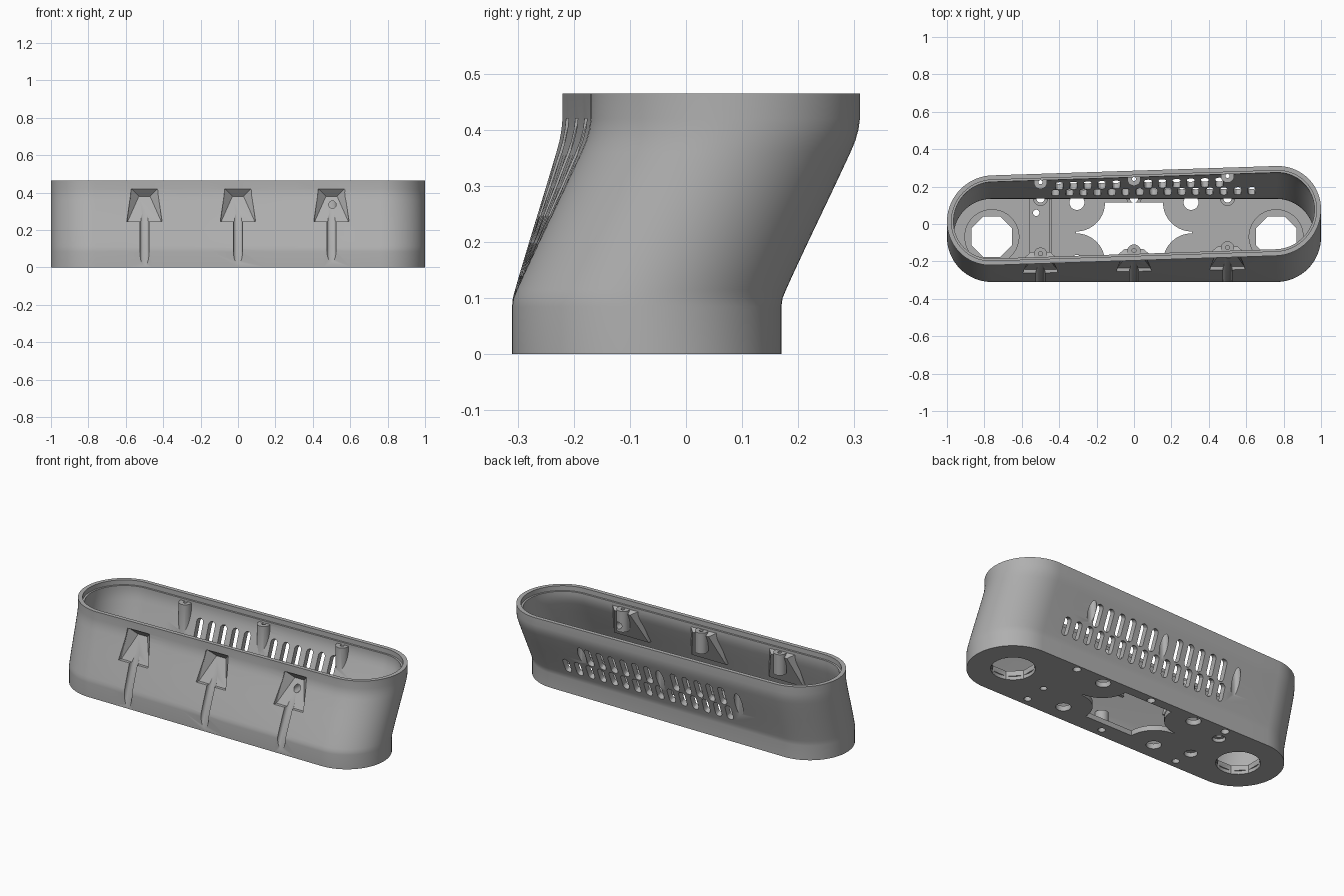
import bpy, bmesh, math
from mathutils import Vector

cube = bpy.data.objects.get("Cube")
if cube:
    bpy.data.objects.remove(cube, do_unlink=True)

# Side lean: height, share of the full sideways shift
LEAN = [(0, 0), (.085, 0), (.1, .015), (.115, .06), (.14, .14), (.2, .34), (.25, .51),
        (.3, .68), (.36, .88), (.38, .94), (.4, .98), (.42, 1), (.465, 1)]
FRONT, BACK = -.31, .17
MID = (FRONT + BACK) / 2
RADIUS = .24
STATIONS = (-.5, 0, .5)

grey = bpy.data.materials.new("warm_grey_plastic")
grey.use_nodes = True
grey.diffuse_color = (.43, .43, .43, 1)
grey.node_tree.nodes["Principled BSDF"].inputs["Base Color"].default_value = (.43, .43, .43, 1)


def shift(x, z):
    """Backward shift of the wall at a given place."""
    t = 1 if z >= .42 else 0
    for (z0, t0), (z1, t1) in zip(LEAN, LEAN[1:]):
        if z0 <= z < z1:
            t = t0 + (t1 - t0) * (z - z0) / (z1 - z0)
    return t * (.115 + .033 * x)


def make(name, bm):
    bmesh.ops.recalc_face_normals(bm, faces=bm.faces)
    mesh = bpy.data.meshes.new(name)
    bm.to_mesh(mesh)
    bm.free()
    ob = bpy.data.objects.new(name, mesh)
    bpy.context.collection.objects.link(ob)
    mesh.materials.append(grey)
    return ob


def stadium(inset, z):
    """Leaning rounded outline at one height."""
    r, half, pts = RADIUS - inset, 1 - RADIUS, []
    for side in (1, -1):
        for i in range(37):
            a = math.pi * i / 36 - math.pi / 2
            pts.append((side * (half + r * math.cos(a)), side * r * math.sin(a)))
        for i in range(1, 10):
            pts.append((side * half * (1 - i / 5), side * r))
    return [Vector((x, MID + y + shift(x, z), z)) for x, y in pts]


def loft(name, levels):
    """Skin a stack of (inset, height) outlines into a closed solid."""
    bm = bmesh.new()
    rings = [[bm.verts.new(p) for p in stadium(*lv)] for lv in levels]
    for a, b in zip(rings, rings[1:]):
        for i in range(len(a)):
            j = (i + 1) % len(a)
            bm.faces.new((a[i], a[j], b[j], b[i]))
    bm.faces.new(rings[0])
    bm.faces.new(rings[-1])
    bmesh.ops.triangulate(bm, faces=bm.faces)
    return make(name, bm)


def hull(points):
    bm = bmesh.new()
    for p in points:
        bm.verts.new(p)
    res = bmesh.ops.convex_hull(bm, input=bm.verts)
    spare = [g for g in res["geom_interior"] if isinstance(g, bmesh.types.BMVert)]
    bmesh.ops.delete(bm, geom=spare, context='VERTS')
    bmesh.ops.dissolve_limit(bm, angle_limit=.01, verts=bm.verts, edges=bm.edges)
    return make("cutter", bm)


def rod_points(p, q, r, n=24):
    p, q = Vector(p), Vector(q)
    rot = (q - p).to_track_quat('Z', 'Y')
    ring = [rot @ Vector((r * math.cos(a), r * math.sin(a), 0))
            for a in (2 * math.pi * (i + .5) / n for i in range(n))]
    return [c + v for c in (p, q) for v in ring]


def rod(p, q, r, n=24):
    return hull(rod_points(p, q, r, n))


def post(x, y, z0, z1, r, n=24):
    return rod((x, y, z0), (x, y, z1), r, n)


def box(x0, x1, y0, y1, z0, z1):
    return hull([(x, y, z) for x in (x0, x1) for y in (y0, y1) for z in (z0, z1)])


def carve(target, cutters):
    """Subtract each cutter, then discard it."""
    for c in cutters:
        mod = target.modifiers.new("cut", 'BOOLEAN')
        mod.operation, mod.solver, mod.object = 'DIFFERENCE', 'EXACT', c
        graph = bpy.context.evaluated_depsgraph_get()
        mesh = bpy.data.meshes.new_from_object(target.evaluated_get(graph))
        target.modifiers.clear()
        target.data = mesh
        bpy.data.objects.remove(c, do_unlink=True)


def front_hood(x, grow=0):
    """Tapered pocket in the front wall, flat at its bottom."""
    pts = []
    for s in (-1, 1):
        for z, w, depth in ((.42, .075, -.04), (.245, .105, -.04), (.42, .07, .004),
                            (.38, .03, .045), (.245, .09, .018)):
            up = grow if z > .3 else -grow
            y = FRONT + shift(x, z) + depth + grow
            pts.append((x + s * (w + grow), y, min(z + up, .425)))
    return hull(pts)


def driver_groove(x):
    """Straight groove that follows the sloping front wall."""
    d = Vector((0, .115 + .033 * x, .3))
    foot = Vector((x, FRONT + .004, .1))
    return rod(foot - d * .35, foot + d * .85, .025)


def vent(x, z, half):
    """Round-ended slot through the sloping back wall."""
    n, pts = Vector((0, .93, -.36)) * .07, []
    for zz in (z - half, z + half):
        c = Vector((x, BACK - .015 + shift(x, zz), zz))
        pts += rod_points(c - n, c + n, .021, 12)
    return hull(pts)


def back_post_y(x):
    return BACK + shift(x, .42) - .045


def front_post_y(x):
    return FRONT + shift(x, .42) + .05


# Cavity, with the interior posts, bosses and ribs left standing in it
cavity = loft("cavity", [(.035, .03)] + [(.035, z) for z, t in LEAN if .03 < z < .43]
              + [(.035, .437), (.024, .437), (.024, .48)])
solid = [box(-.56, -.44, -.4, .3, 0, .042), box(-.455, -.44, -.4, .3, 0, .06)]
for x in STATIONS:
    solid += [post(x, back_post_y(x), .1, .425, .036), post(x, front_post_y(x), .3, .422, .036),
              post(x, .137, 0, .06, .04), post(x, -.26, 0, .1, .036), front_hood(x, .022)]
for s in (-1, 1):
    solid.append(post(s * .76, -.068, 0, .05, .147, 48))
carve(cavity, solid)

# Housing shell
housing = loft("housing", [(0, z) for z, t in LEAN])
carve(housing, [cavity])

# Star-like opening in the middle of the floor
opening = box(-.31, .31, -.205, .115, -.1, .1)
carve(opening, [post(sx * .31, y, -.2, .2, .155, 64) for sx in (-1, 1) for y in (.115, -.205)])
cuts = [opening]

# Floor holes
for s in (-1, 1):
    cuts += [post(s * .76, -.068, -.1, .02, .116, 48), post(s * .76, -.068, -.1, .1, .118, 8)]
    cuts += [post(s * .305, y, -.1, .1, .04) for y in (.115, -.205)]
cuts += [post(-.523, .06, -.1, .02, .035), post(-.523, .06, -.1, .1, .017),
         post(-.51, -.15, -.1, .025, .035), post(.507, -.124, -.1, .1, .018)]

# Screw bores, front pockets and grooves
for x in STATIONS:
    cuts += [post(x, .137, -.1, .1, .022), post(x, -.26, -.1, .07, .02),
             post(x, back_post_y(x), .1, .385, .024), post(x, back_post_y(x), .38, .45, .011),
             post(x, front_post_y(x) + .003, .39, .45, .011), front_hood(x), driver_groove(x)]
cuts.append(rod((.505, -.4, .335), (.505, -.08, .335), .02))

# Vent rows in the back wall
cuts += [vent(-.40 + .076 * i, .292, .038) for i in range(5)]
cuts += [vent(.075 + .076 * i, .292, .038) for i in range(6)]
cuts += [vent(-.42 + .075 * i, .185, .026) for i in range(15)]
carve(housing, cuts)

bpy.ops.object.select_all(action='DESELECT')
housing.select_set(True)
bpy.context.view_layer.objects.active = housing
bpy.ops.object.shade_smooth_by_angle(angle=math.radians(30))
